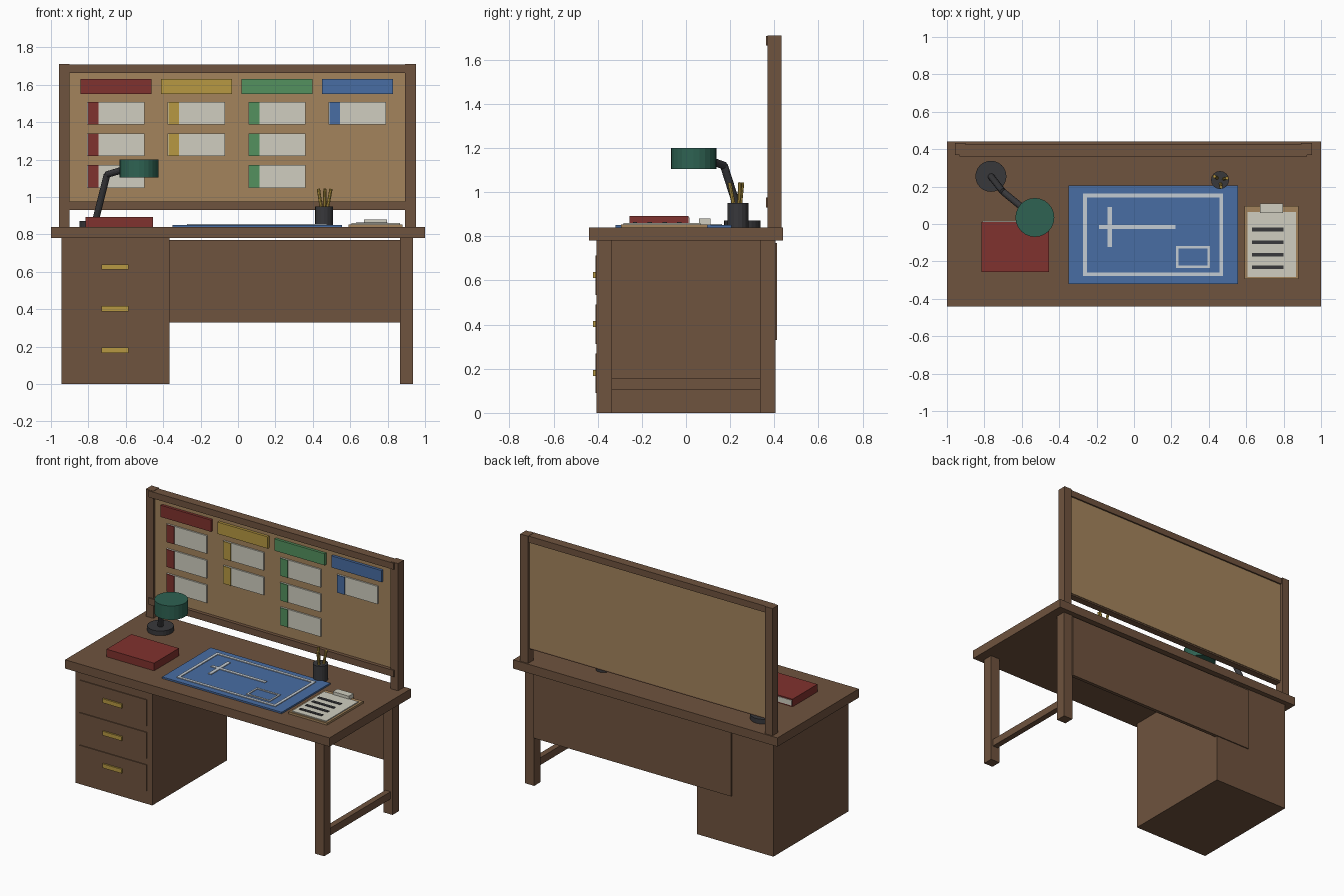
import bpy, bmesh, math
from mathutils import Vector

if "Cube" in bpy.data.objects:
    bpy.data.objects.remove(bpy.data.objects["Cube"])


def mat(name, r, g, b):
    m = bpy.data.materials.new(name)
    lin = [((c / 255 + 0.055) / 1.055) ** 2.4 for c in (r, g, b)]
    m.diffuse_color = (*lin, 1)
    m.use_nodes = True
    m.node_tree.nodes["Principled BSDF"].inputs["Base Color"].default_value = m.diffuse_color
    return m


WOOD = mat("brown wood", 111, 83, 62)
CORK = mat("tan cork", 164, 132, 92)
PAPER = mat("paper", 208, 206, 192)
RED = mat("dark red", 128, 50, 46)
YELLOW = mat("mustard", 183, 152, 66)
GREEN = mat("leaf green", 84, 145, 94)
BLUE = mat("blueprint blue", 72, 109, 163)
SHADE = mat("lamp green", 46, 98, 82)
DARK = mat("charcoal", 56, 56, 59)
LINE = mat("pale line", 196, 204, 212)


def add(name, bm, material):
    mesh = bpy.data.meshes.new(name)
    bm.to_mesh(mesh)
    bm.free()
    mesh.materials.append(material)
    ob = bpy.data.objects.new(name, mesh)
    bpy.context.collection.objects.link(ob)
    return ob


def box(name, x, y, z, material):
    """Box from (min, max) ranges on each axis."""
    bm = bmesh.new()
    bmesh.ops.create_cube(bm, size=1)
    for v in bm.verts:
        v.co = [(r[0] + r[1]) / 2 + c * (r[1] - r[0]) for r, c in zip((x, y, z), v.co)]
    return add(name, bm, material)


def rod(name, a, b, radius, material, sides=12):
    """Cylinder between two points."""
    a, b = Vector(a), Vector(b)
    bm = bmesh.new()
    bmesh.ops.create_cone(bm, cap_ends=True, segments=sides, radius1=radius,
                          radius2=radius, depth=(b - a).length)
    ob = add(name, bm, material)
    ob.location = (a + b) / 2
    ob.rotation_mode = 'QUATERNION'
    ob.rotation_quaternion = (b - a).to_track_quat('Z', 'Y')
    return ob


def outline(name, x, y, z, w, material):
    """Flat rectangular frame made of four strips."""
    for i, yy in enumerate(((y[0], y[0] + w), (y[1] - w, y[1]))):
        box(f"{name}_long_{i}", x, yy, z, material)
    for i, xx in enumerate(((x[0], x[0] + w), (x[1] - w, x[1]))):
        box(f"{name}_short_{i}", xx, (y[0] + w, y[1] - w), z, material)


# Desk body
box("desktop", (-1, 1), (-0.44, 0.44), (0.78, 0.84), WOOD)
box("drawer_cabinet", (-0.945, -0.365), (-0.405, 0.405), (0, 0.78), WOOD)
for name, y in (("front_leg", (-0.405, -0.335)), ("back_leg", (0.335, 0.405))):
    box(name, (0.865, 0.935), y, (0, 0.78), WOOD)
box("side_stretcher", (0.88, 0.92), (-0.335, 0.335), (0.105, 0.155), WOOD)
box("modesty_panel", (-0.63, 0.867), (0.388, 0.412), (0.33, 0.77), WOOD)

# Drawers with handles
for i in range(3):
    z = 0.09 + 0.2225 * i
    box(f"drawer_{i}", (-0.91, -0.405), (-0.411, -0.40), (z, z + 0.178), WOOD)
    box(f"handle_{i}", (-0.73, -0.585), (-0.422, -0.41), (z + 0.076, z + 0.104), YELLOW)

# Pin board frame
for side, x in (("left", (-0.957, -0.9)), ("right", (0.893, 0.952))):
    box(f"{side}_post", x, (0.37, 0.432), (0.84, 1.71), WOOD)
box("top_rail", (-0.932, 0.925), (0.362, 0.424), (1.664, 1.708), WOOD)
box("bottom_rail", (-0.932, 0.925), (0.362, 0.41), (0.93, 0.975), WOOD)
box("cork_board", (-0.91, 0.905), (0.386, 0.414), (0.94, 1.67), CORK)

# Board columns: header, cards and coloured card tabs
for name, cx, n, m in (("red", -0.653, 3, RED), ("yellow", -0.223, 2, YELLOW),
                       ("green", 0.208, 3, GREEN), ("blue", 0.638, 1, BLUE)):
    box(f"{name}_header", (cx - 0.19, cx + 0.19), (0.368, 0.39), (1.55, 1.63), m)
    for i in range(n):
        z = 1.387 - 0.169 * i
        box(f"{name}_card_{i}", (cx - 0.153, cx + 0.153), (0.376, 0.39), (z, z + 0.122), PAPER)
        box(f"{name}_tab_{i}", (cx - 0.148, cx - 0.092), (0.371, 0.38), (z + 0.001, z + 0.121), m)

# Blueprint sheet with drawn lines
box("blueprint", (-0.35, 0.555), (-0.32, 0.205), (0.84, 0.851), BLUE)
zl = (0.85, 0.856)
outline("sheet_border", (-0.272, 0.477), (-0.278, 0.162), zl, 0.02, LINE)
outline("small_room", (0.225, 0.407), (-0.235, -0.118), zl, 0.013, LINE)
box("wall_line_vertical", (-0.142, -0.118), (-0.122, 0.09), zl, LINE)
box("wall_line_horizontal", (-0.187, 0.223), (-0.028, -0.006), (0.85, 0.8555), LINE)

# Book with pages showing at the back
box("book", (-0.815, -0.455), (-0.257, 0.012), (0.84, 0.892), RED)
box("book_pages", (-0.81, -0.46), (0.01, 0.016), (0.848, 0.884), PAPER)

# Clipboard
box("clipboard", (0.59, 0.88), (-0.295, 0.097), (0.84, 0.854), CORK)
box("clipboard_paper", (0.606, 0.865), (-0.283, 0.065), (0.85, 0.86), PAPER)
box("clipboard_clip", (0.675, 0.797), (0.06, 0.11), (0.85, 0.88), PAPER)
for i in range(4):
    y = -0.03 - 0.067 * i
    box(f"written_line_{i}", (0.63, 0.8), (y - 0.01, y + 0.01), (0.858, 0.864), DARK)

# Pencil cup
rod("pencil_cup", (0.46, 0.235, 0.84), (0.46, 0.235, 0.95), 0.048, DARK, 16)
for i, (x, y) in enumerate(((0.43, 0.255), (0.465, 0.197), (0.497, 0.245))):
    base = (0.46 + (x - 0.46) * 0.3, 0.235 + (y - 0.235) * 0.3, 0.9)
    rod(f"pencil_{i}", base, (x, y, 1.043), 0.009, YELLOW, 8)

# Desk lamp
elbow = (-0.7, 0.172, 1.12)
rod("lamp_base", (-0.765, 0.255, 0.84), (-0.765, 0.255, 0.872), 0.083, DARK, 24)
rod("lamp_lower_arm", (-0.765, 0.255, 0.86), elbow, 0.018, DARK)
rod("lamp_upper_arm", elbow, (-0.55, 0.05, 1.165), 0.018, DARK)
rod("lamp_shade", (-0.53, 0.035, 1.105), (-0.53, 0.035, 1.2), 0.104, SHADE, 24)
